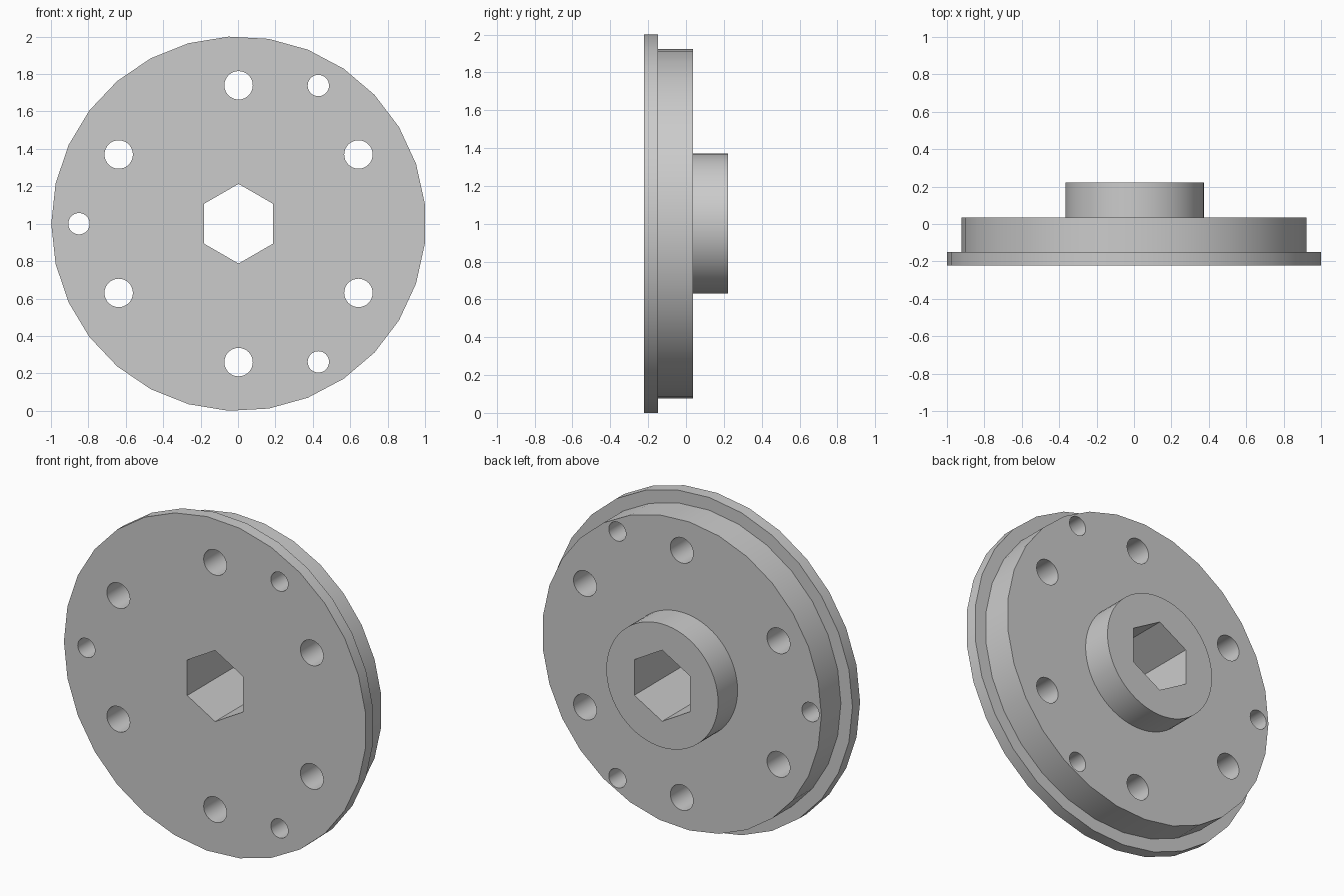
import bpy, bmesh, math
from mathutils import Vector

if "Cube" in bpy.data.objects:
    bpy.data.objects.remove(bpy.data.objects["Cube"])

CX, CZ = 0.003, 1.0          # wheel axis, running along y
FRONT, STEP, FACE, BACK = -0.221, -0.149, 0.036, 0.221

grey = bpy.data.materials.new("plain grey")
grey.diffuse_color = (0.6, 0.6, 0.6, 1)
grey.use_nodes = True
grey.node_tree.nodes["Principled BSDF"].inputs["Base Color"].default_value = grey.diffuse_color


def lathe(name, profile, sides, start=math.pi, centre=(CX, CZ)):
    """Capped solid turned about y from (radius, y) points."""
    bm = bmesh.new()
    rings = []
    for r, y in profile:
        ring = []
        for i in range(sides):
            a = start + math.tau * i / sides
            ring.append(bm.verts.new((centre[0] + r * math.cos(a), y,
                                      centre[1] + r * math.sin(a))))
        rings.append(ring)
    for lo, hi in zip(rings, rings[1:]):
        for i in range(sides):
            j = (i + 1) % sides
            bm.faces.new((lo[i], lo[j], hi[j], hi[i]))
    bm.faces.new(rings[0])
    bm.faces.new(rings[-1])
    bmesh.ops.recalc_face_normals(bm, faces=bm.faces)
    mesh = bpy.data.meshes.new(name)
    bm.to_mesh(mesh)
    bm.free()
    mesh.materials.append(grey)
    ob = bpy.data.objects.new(name, mesh)
    bpy.context.collection.objects.link(ob)
    return ob


def combine(target, tool, operation):
    mod = target.modifiers.new(operation, 'BOOLEAN')
    mod.operation = operation
    mod.solver = 'EXACT'
    mod.object = tool
    bpy.context.view_layer.objects.active = target
    bpy.ops.object.modifier_apply(modifier=mod.name)
    bpy.data.objects.remove(tool)


def bore(radius, sides, ring=0.0, angle=0.0):
    """Cut a straight hole through the whole wheel."""
    a = math.radians(angle)
    centre = (CX + ring * math.cos(a), CZ + ring * math.sin(a))
    cutter = lathe("cutter", [(radius, -0.5), (radius, 0.5)], sides, math.pi / 2, centre)
    cutter.hide_render = True
    combine(wheel, cutter, 'DIFFERENCE')


# Thin flange stepping down to the thicker disc
wheel = lathe("flanged_wheel", [(1.0015, FRONT), (1.0015, STEP),
                                (0.925, STEP), (0.925, FACE)], 29)

# Round hub on the back
combine(wheel, lathe("hub", [(0.37, -0.05), (0.37, BACK)], 64), 'UNION')

# Hexagonal axle bore
bore(0.213, 6)

# Six large bolt holes and three small ones
for k in range(6):
    bore(0.076, 32, 0.74, 30 + 60 * k)
for k in range(3):
    bore(0.057, 32, 0.853, 60 + 120 * k)

# Smooth walls with crisp rims
bpy.ops.object.select_all(action='DESELECT')
wheel.select_set(True)
bpy.context.view_layer.objects.active = wheel
bpy.ops.object.shade_smooth_by_angle(angle=math.radians(30))
